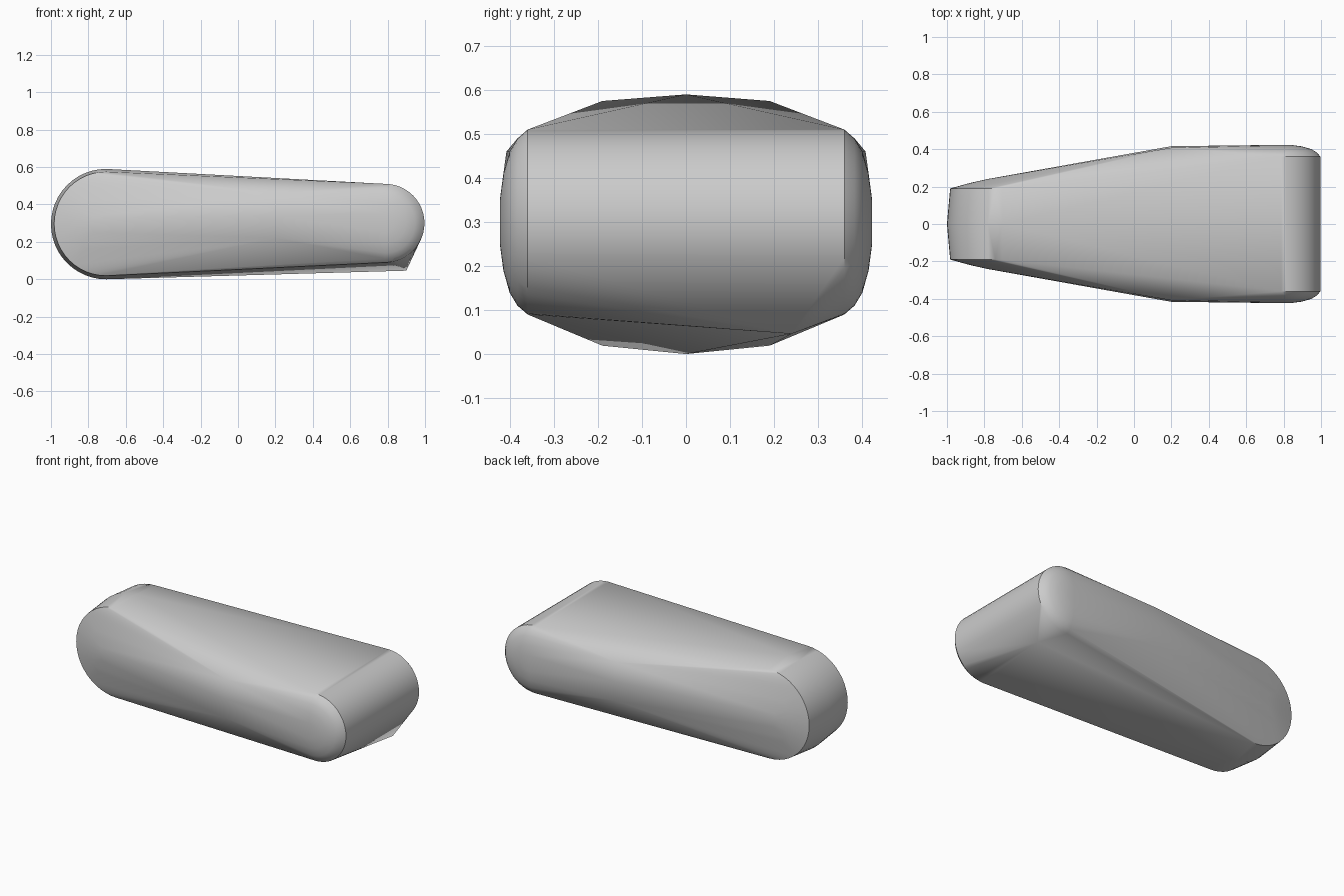
import bpy, bmesh, math
from mathutils import Vector

old = bpy.data.objects.get("Cube")
if old:
    bpy.data.objects.remove(old, do_unlink=True)

grey = bpy.data.materials.new("light grey")
grey.use_nodes = True
colour = (0.6, 0.6, 0.6, 1)
grey.diffuse_color = colour
grey.node_tree.nodes["Principled BSDF"].inputs["Base Color"].default_value = colour

STEPS = 24


def half_ring(cx, cz, radius, y, side):
    """Points of a half circle in the xz plane, opening towards the body."""
    for i in range(STEPS + 1):
        a = math.pi * (i / STEPS - 0.5)
        yield Vector((cx + side * radius * math.cos(a), y, cz + radius * math.sin(a)))


points = []
# Large end: widest ring in the middle, then the rim on each side
points += half_ring(-0.705, 0.295, 0.295, 0, -1)
for s in (-1, 1):
    for radius, y in ((0.278, 0.19), (0.17, 0.22), (0.08, 0.24)):
        points += half_ring(-0.705, 0.297, radius, s * y, -1)
    # Small end: straight roller with domed sides
    for radius, y in ((0.21, 0.36), (0.19, 0.383), (0.16, 0.401), (0.11, 0.415), (0.05, 0.423)):
        points += half_ring(0.787, 0.3, radius, s * y, 1)
    # Widest station of the flared sides
    for z, y in ((0.22, 0.413), (0.34, 0.416), (0.46, 0.408)):
        points.append(Vector((0.2, s * y, z)))
# Corner drawn down on the underside
points.append(Vector((0.9, 0.24, 0.046)))

# Skin the stations into one closed body
bm = bmesh.new()
for p in points:
    bm.verts.new(p)
hull = bmesh.ops.convex_hull(bm, input=bm.verts)
loose = {g for g in hull["geom_interior"] + hull["geom_unused"] if isinstance(g, bmesh.types.BMVert)}
bmesh.ops.delete(bm, geom=list(loose), context="VERTS")
bmesh.ops.remove_doubles(bm, verts=bm.verts, dist=0.0005)
bmesh.ops.recalc_face_normals(bm, faces=bm.faces)

mesh = bpy.data.meshes.new("tapered_body")
bm.to_mesh(mesh)
bm.free()
mesh.materials.append(grey)
body = bpy.data.objects.new("tapered_body", mesh)
bpy.context.collection.objects.link(body)

# Smooth shading with the rims kept crisp
bpy.context.view_layer.objects.active = body
body.select_set(True)
bpy.ops.object.shade_smooth_by_angle(angle=math.radians(35))
